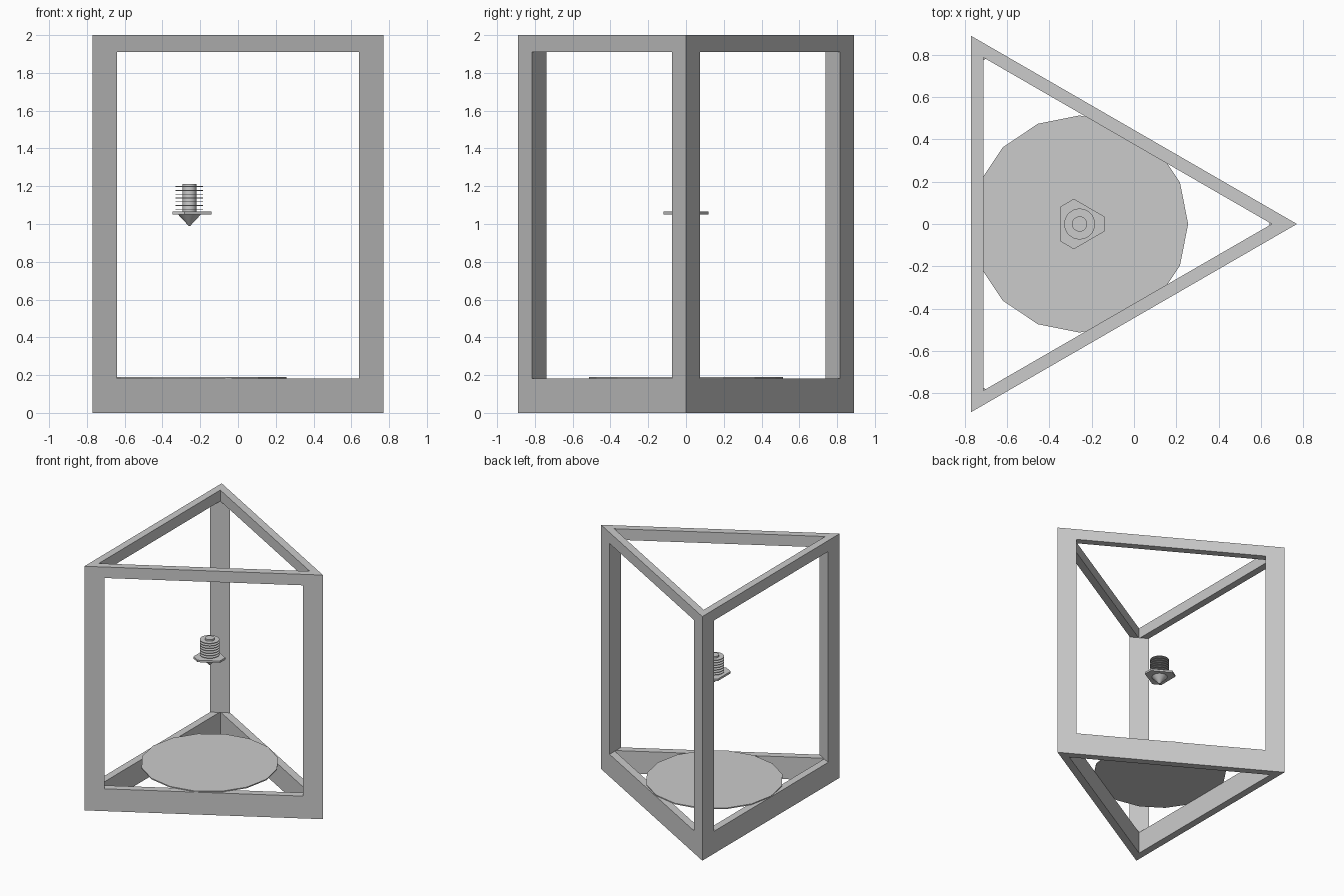
import bpy, bmesh
from math import sin, cos, radians

if "Cube" in bpy.data.objects:
    bpy.data.objects.remove(bpy.data.objects["Cube"], do_unlink=True)

CX = -0.257            # axis of the triangular tower
OUTER, INNER = 1.027, 0.908   # corner radii of the rail triangles
RAIL_TOP, BEAM_BOTTOM, HEIGHT = 0.183, 1.91, 2.0

grey = bpy.data.materials.new("plain grey")
grey.use_nodes = True
colour = (0.6, 0.6, 0.6, 1)
grey.diffuse_color = colour
grey.node_tree.nodes["Principled BSDF"].inputs["Base Color"].default_value = colour


def polar(radius, angles):
    return [(CX + radius * cos(radians(a)), radius * sin(radians(a))) for a in angles]


def finish(name, bm):
    bmesh.ops.recalc_face_normals(bm, faces=bm.faces)
    mesh = bpy.data.meshes.new(name)
    bm.to_mesh(mesh)
    bm.free()
    mesh.materials.append(grey)
    obj = bpy.data.objects.new(name, mesh)
    bpy.context.collection.objects.link(obj)
    return obj


def prism(name, points, low, high):
    bm = bmesh.new()
    base = bm.faces.new([bm.verts.new((x, y, low)) for x, y in points])
    top = bmesh.ops.extrude_face_region(bm, geom=[base], use_keep_orig=True)["geom"]
    bmesh.ops.translate(bm, vec=(0, 0, high - low),
                        verts=[g for g in top if isinstance(g, bmesh.types.BMVert)])
    return finish(name, bm)


def triangle_ring(name, low, high):
    bm = bmesh.new()
    corners = (0, 120, 240)
    loops = [[bm.verts.new((x, y, z)) for x, y in polar(r, corners)]
             for r, z in ((OUTER, low), (OUTER, high), (INNER, high), (INNER, low))]
    for a, b in zip(loops, loops[1:] + loops[:1]):
        for i in range(3):
            j = (i + 1) % 3
            bm.faces.new((a[i], a[j], b[j], b[i]))
    return finish(name, bm)


def turned(name, r_low, r_high, low, high, segments=32):
    bm = bmesh.new()
    bmesh.ops.create_cone(bm, cap_ends=True, segments=segments, radius1=r_low,
                          radius2=r_high, depth=high - low)
    bmesh.ops.translate(bm, vec=(CX, 0, (low + high) / 2), verts=bm.verts)
    obj = finish(name, bm)
    if segments > 16:
        bpy.ops.object.select_all(action='DESELECT')
        obj.select_set(True)
        bpy.context.view_layer.objects.active = obj
        bpy.ops.object.shade_smooth_by_angle(angle=radians(30))
    return obj


# Frame: deep base, shallow top, three triangular corner posts
triangle_ring("base_rails", 0, RAIL_TOP)
triangle_ring("top_rails", BEAM_BOTTOM, HEIGHT)
corners = polar(OUTER, (0, 120, 240))
for i, label in enumerate(("left_tip", "back", "front")):
    angle = 120 * i
    x, y = corners[i]
    sides = [(x + 0.15 * cos(radians(angle + d)), y + 0.15 * sin(radians(angle + d)))
             for d in (150, 210)]
    prism(label + "_post", [(x, y)] + sides, RAIL_TOP, BEAM_BOTTOM)

# Round bed resting on the base rails
prism("bed", polar(0.513, [22.5 * i for i in range(16)]), 0.181, 0.19)

# Hanging tool head: carrier plate, pointed nozzle, finned barrel
prism("carrier_plate", polar(0.122, [a + d for a in (0, 120, 240) for d in (-17, 17)]),
      1.05, 1.066)
turned("nozzle", 0.004, 0.06, 0.99, 1.05)
turned("barrel", 0.036, 0.036, 1.066, 1.213)
for i in range(7):
    z = 1.076 + 0.02 * i
    turned(f"cooling_fin_{i + 1}", 0.073, 0.073, z, z + 0.004)
